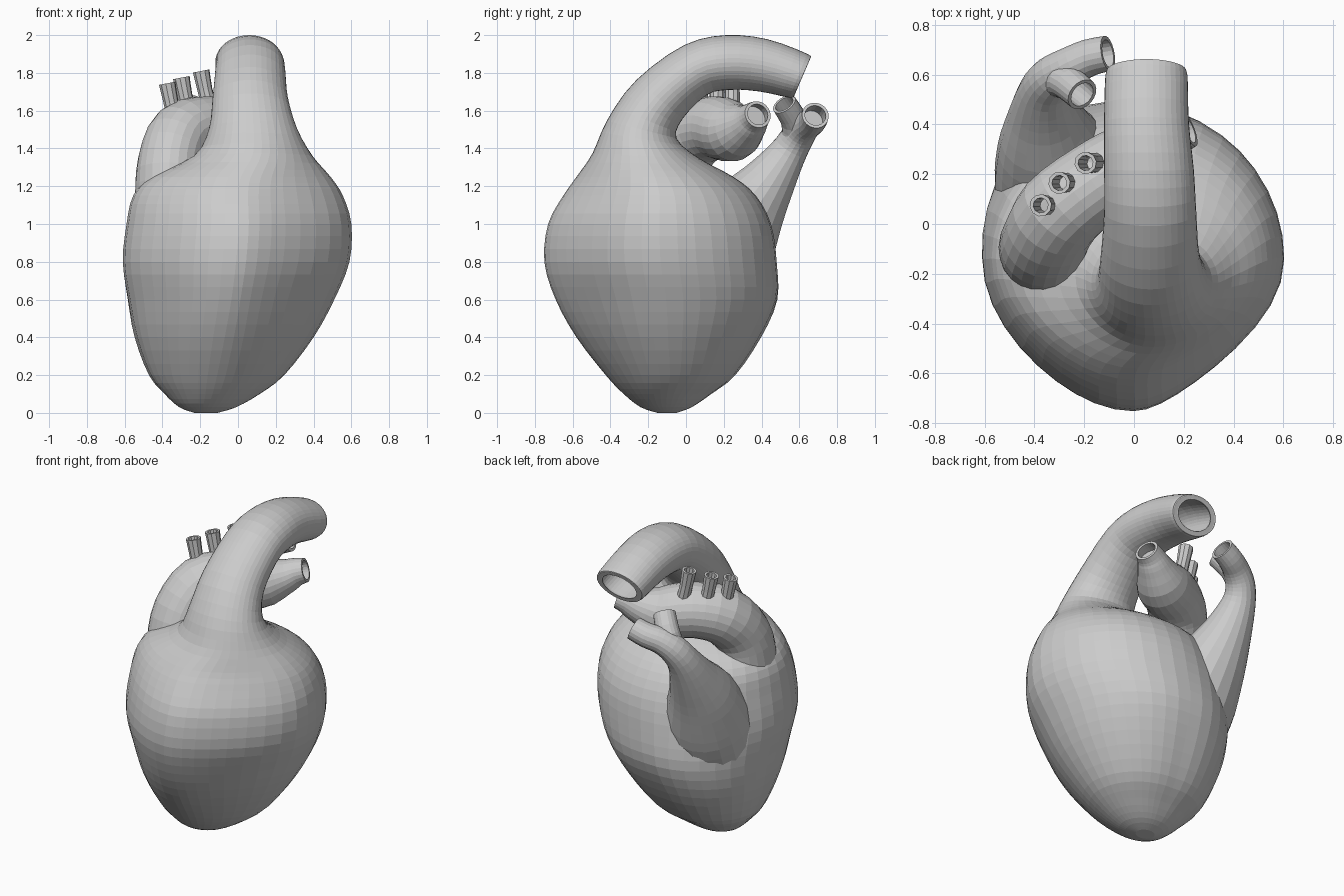
import bpy, bmesh, math
from mathutils import Vector, Matrix

if "Cube" in bpy.data.objects:
    bpy.data.objects.remove(bpy.data.objects["Cube"])


def spline(pts, n):
    """Catmull-Rom interpolation through tuples of any length."""
    p = [pts[0]] + list(pts) + [pts[-1]]
    out = []
    for i in range(1, len(p) - 2):
        for k in range(n):
            t = k / n
            out.append([0.5 * (2 * b + (c - a) * t + (2 * a - 5 * b + 4 * c - d) * t * t
                               + (3 * b - a - 3 * c + d) * t ** 3)
                        for a, b, c, d in zip(p[i - 1], p[i], p[i + 1], p[i + 2])])
    out.append(list(pts[-1]))
    return out


def loft(name, rings, depth, wall):
    """Skin rings of points; the last end is hollowed to the given ring depth."""
    def scaled(ring, s):
        c = sum(ring, Vector()) / len(ring)
        return [c + (v - c) * s for v in ring]
    rings = rings + [scaled(rings[-1 - k], wall) for k in range(depth)]
    bm = bmesh.new()
    rows = [[bm.verts.new(v) for v in r] for r in rings]
    n = len(rows[0])
    for a, b in zip(rows, rows[1:]):
        for i in range(n):
            j = (i + 1) % n
            bm.faces.new((a[i], a[j], b[j], b[i]))
    bm.faces.new(rows[0][::-1])
    bm.faces.new(rows[-1])
    bmesh.ops.recalc_face_normals(bm, faces=bm.faces)
    me = bpy.data.meshes.new(name)
    bm.to_mesh(me)
    bm.free()
    ob = bpy.data.objects.new(name, me)
    bpy.context.collection.objects.link(ob)
    return ob


def vessel(name, pts, segs=20, n=3, depth=4, wall=0.78):
    """Round tube along (x, y, z, radius) points."""
    s = spline(pts, n)
    c = [Vector(q[:3]) for q in s]
    rings, side, prev = [], None, None
    for i, q in enumerate(s):
        t = (c[min(i + 1, len(c) - 1)] - c[max(i - 1, 0)]).normalized()
        if side is None:
            side = t.orthogonal().normalized()
        else:
            side = prev.rotation_difference(t) @ side
        prev = t
        rings.append([c[i] + Matrix.Rotation(2 * math.pi * k / segs, 3, t) @ side * q[3]
                      for k in range(segs)])
    return loft(name, rings, depth, wall)


# Ventricles flowing into the big arched artery:
# x, y, z, half width, half depth, tilt, front taper, rear-left bulge
profile = [
    (-0.17, -0.10, 0.00, 0.06, 0.05, 0, 0, 0),
    (-0.16, -0.105, 0.03, 0.15, 0.135, 0, 0, 0.05),
    (-0.135, -0.10, 0.10, 0.25, 0.23, 0, 0.1, 0.09),
    (-0.11, -0.085, 0.20, 0.355, 0.34, 0, 0.2, 0.1),
    (-0.07, -0.095, 0.40, 0.47, 0.485, 0, 0.35, 0.09),
    (-0.035, -0.105, 0.60, 0.545, 0.585, 0, 0.45, 0.06),
    (-0.01, -0.135, 0.80, 0.60, 0.615, 0, 0.45, 0.03),
    (0.005, -0.14, 1.00, 0.595, 0.59, 0, 0.45, 0),
    (0.0, -0.14, 1.15, 0.555, 0.51, 0, 0.4, 0),
    (0.015, -0.165, 1.25, 0.475, 0.415, 0, 0.3, 0),
    (0.08, -0.21, 1.36, 0.315, 0.285, 3, 0.1, 0),
    (0.08, -0.235, 1.50, 0.235, 0.19, 14, 0, 0),
    (0.065, -0.14, 1.66, 0.20, 0.16, 40, 0, 0),
    (0.065, 0.05, 1.815, 0.185, 0.145, 66, 0, 0),
    (0.06, 0.22, 1.855, 0.18, 0.145, 88, 0, 0),
    (0.05, 0.41, 1.84, 0.17, 0.14, 98, 0, 0),
    (0.05, 0.595, 1.785, 0.165, 0.125, 112, 0, 0),
    (0.05, 0.615, 1.778, 0.15, 0.112, 113, 0, 0),
]
SEGS = 40
rings = []
for x, y, z, rx, ry, tilt, taper, bulge in spline(profile, 3):
    t = math.radians(tilt)
    ring = []
    for k in range(SEGS):
        a = 2 * math.pi * k / SEGS
        co, si = math.cos(a), math.sin(a)
        grow = 1 + bulge * max(0, -2 * co * si) * (si > 0)
        if si < 0:
            co *= 1 - taper * si * si * (1 if co > 0 else 0.5)
        co, si = co * grow, si * grow
        ring.append(Vector((x + rx * co, y + ry * si * math.cos(t), z - ry * si * math.sin(t))))
    rings.append(ring)
heart = loft("heart_body", rings, 9, 0.8)

# Side chamber arching behind the big artery
arch = vessel("side_arch", [
    (-0.33, -0.09, 0.90, 0.20), (-0.355, -0.10, 1.15, 0.19), (-0.355, -0.06, 1.33, 0.175),
    (-0.295, 0.05, 1.47, 0.175), (-0.16, 0.16, 1.51, 0.167), (-0.01, 0.25, 1.49, 0.158),
    (0.11, 0.325, 1.53, 0.108), (0.17, 0.358, 1.562, 0.085), (0.222, 0.38, 1.58, 0.073)], segs=24)

# Rear vein that forks into two open ends
vein = vessel("rear_vein", [
    (-0.27, 0.10, 0.66, 0.27), (-0.30, 0.205, 0.87, 0.265), (-0.34, 0.32, 1.06, 0.21),
    (-0.36, 0.435, 1.22, 0.148), (-0.36, 0.535, 1.37, 0.102), (-0.325, 0.59, 1.46, 0.088),
    (-0.26, 0.63, 1.515, 0.08), (-0.18, 0.668, 1.545, 0.075), (-0.105, 0.685, 1.575, 0.072)])
branch = vessel("vein_branch", [
    (-0.34, 0.56, 1.42, 0.06), (-0.28, 0.575, 1.535, 0.07), (-0.208, 0.52, 1.635, 0.067)])

# Merge the organic parts into one skin
for part in (arch, vein, branch):
    m = heart.modifiers.new("union", "BOOLEAN")
    m.operation, m.solver, m.object = "UNION", "EXACT", part
dg = bpy.context.evaluated_depsgraph_get()
merged = bpy.data.meshes.new_from_object(heart.evaluated_get(dg))
heart.modifiers.clear()
heart.data = merged
for part in (arch, vein, branch):
    bpy.data.objects.remove(part)

# Three short open pipes on top of the side arch
for i, (x, y, z) in enumerate([(-0.375, 0.075, 1.745), (-0.30, 0.165, 1.775), (-0.195, 0.245, 1.81)]):
    vessel(f"small_pipe_{i + 1}", [(x + 0.045, y, z - 0.2, 0.042), (x + 0.02, y, z - 0.1, 0.04),
                                   (x, y, z, 0.045)], segs=10, n=2, depth=4, wall=0.68)
